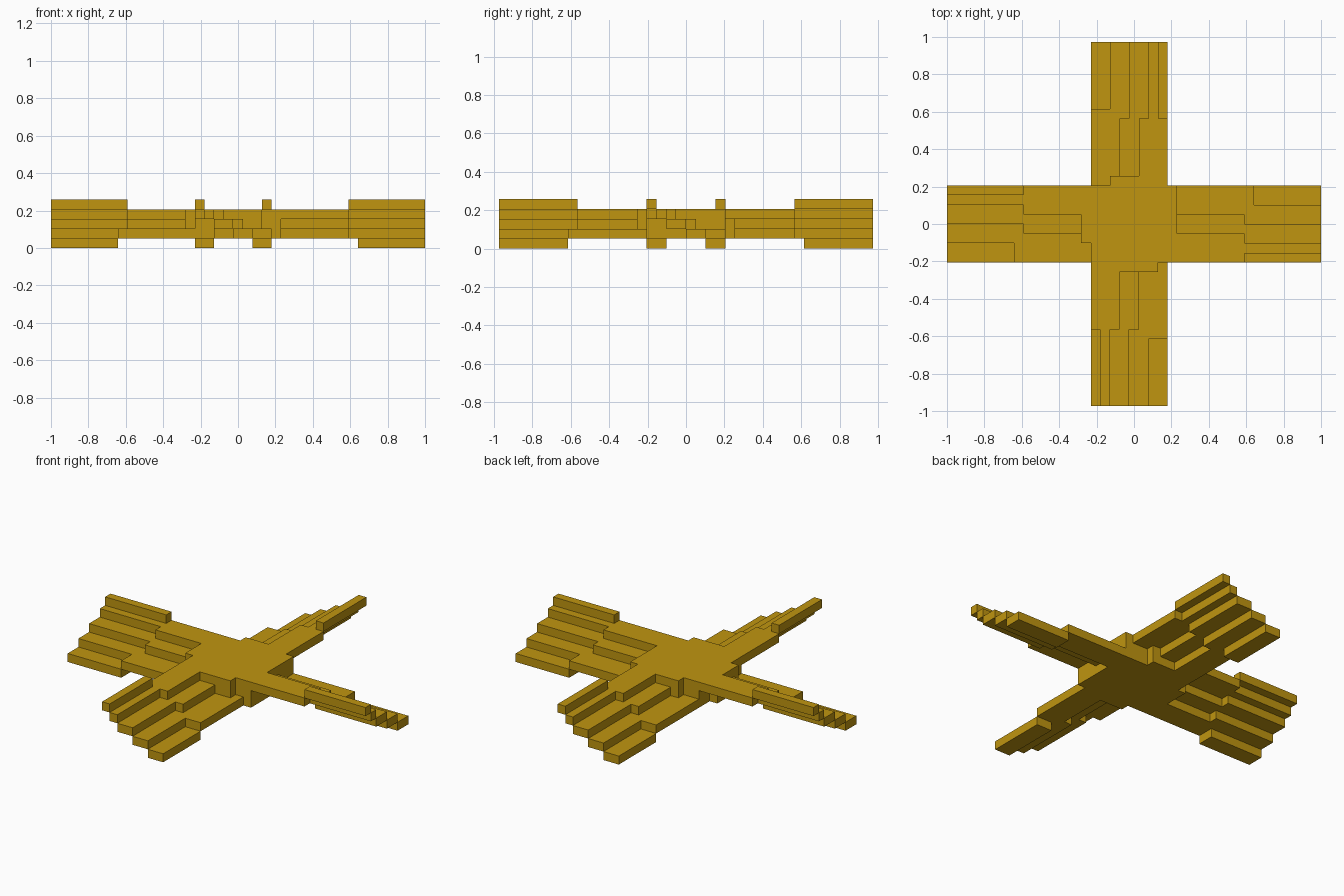
import bpy
import bmesh
from mathutils import Vector

if "Cube" in bpy.data.objects:
    bpy.data.objects.remove(bpy.data.objects["Cube"], do_unlink=True)

U = 2.0 / 39.0       # horizontal block size
H = 0.258 / 5.0      # layer height

# Single brass colour
brass = bpy.data.materials.new("brass_gold")
brass.use_nodes = True
COLOUR = (0.525, 0.30, 0.005, 1.0)
brass.diffuse_color = COLOUR
bsdf = next(n for n in brass.node_tree.nodes if n.type == 'BSDF_PRINCIPLED')
bsdf.inputs["Base Color"].default_value = COLOUR


def add_box(bm, lo, hi):
    """Add a box between two corners given in block units."""
    mn = Vector([min(a, b) for a, b in zip(lo, hi)])
    mx = Vector([max(a, b) for a, b in zip(lo, hi)])
    scale = Vector((U, U, H))
    verts = bmesh.ops.create_cube(bm, size=1.0)["verts"]
    for v in verts:
        v.co = Vector([(mn[i] + (v.co[i] + 0.5) * (mx[i] - mn[i])) * scale[i]
                       for i in range(3)])


def finish(bm, name):
    bmesh.ops.recalc_face_normals(bm, faces=bm.faces)
    mesh = bpy.data.meshes.new(name)
    bm.to_mesh(mesh)
    bm.free()
    mesh.materials.append(brass)
    obj = bpy.data.objects.new(name, mesh)
    bpy.context.collection.objects.link(obj)


# Central hub
bm = bmesh.new()
add_box(bm, (-4.5, -4, 1), (4.5, 4, 4))
finish(bm, "hub")

# Blade strips: along start, along end, across start, across end, layer
STRIPS = [
    (1, 7, 0, 3, 3), (1, 7, 3, 5, 2), (1, 7, 5, 6, 1), (1, 8, 6, 8, 1),   # inner half
    (7, 15, 0, 1, 4), (7, 15, 1, 2, 3), (7, 15, 2, 4, 2),                 # outer half
    (7, 15, 4, 6, 1), (8, 15, 6, 8, 0),
]


def make_blade(name, origin, outward, notch):
    """Twisted blade stepping down across its width; notch lowers the root corner."""
    out = Vector(outward)
    across = Vector((-out.y, out.x))
    bm = bmesh.new()

    def strip(u0, u1, v0, v1, z0, z1):
        a = Vector(origin) + out * u0 + across * v0
        b = Vector(origin) + out * u1 + across * v1
        add_box(bm, (a.x, a.y, z0), (b.x, b.y, z1))

    for u0, u1, v0, v1, layer in STRIPS:
        if notch is None and u0 == 1:
            u0 = 0
        strip(u0, u1, v0, v1, layer, layer + 1)
    # Thick root row joining the hub
    if notch is not None:
        strip(0, 1, 0, 2, 3, 4)
        strip(0, 1, 2, 8 - notch, 1, 4)
        strip(0, 1, 8 - notch, 8, 1, 2)
    finish(bm, name)


make_blade("front_blade", (-4.5, -4), (0, -1), 1)
make_blade("right_blade", (-4.5, 4), (-1, 0), 2)
make_blade("back_blade", (3.5, 4), (0, 1), 2)
make_blade("left_blade", (4.5, -4), (1, 0), None)
